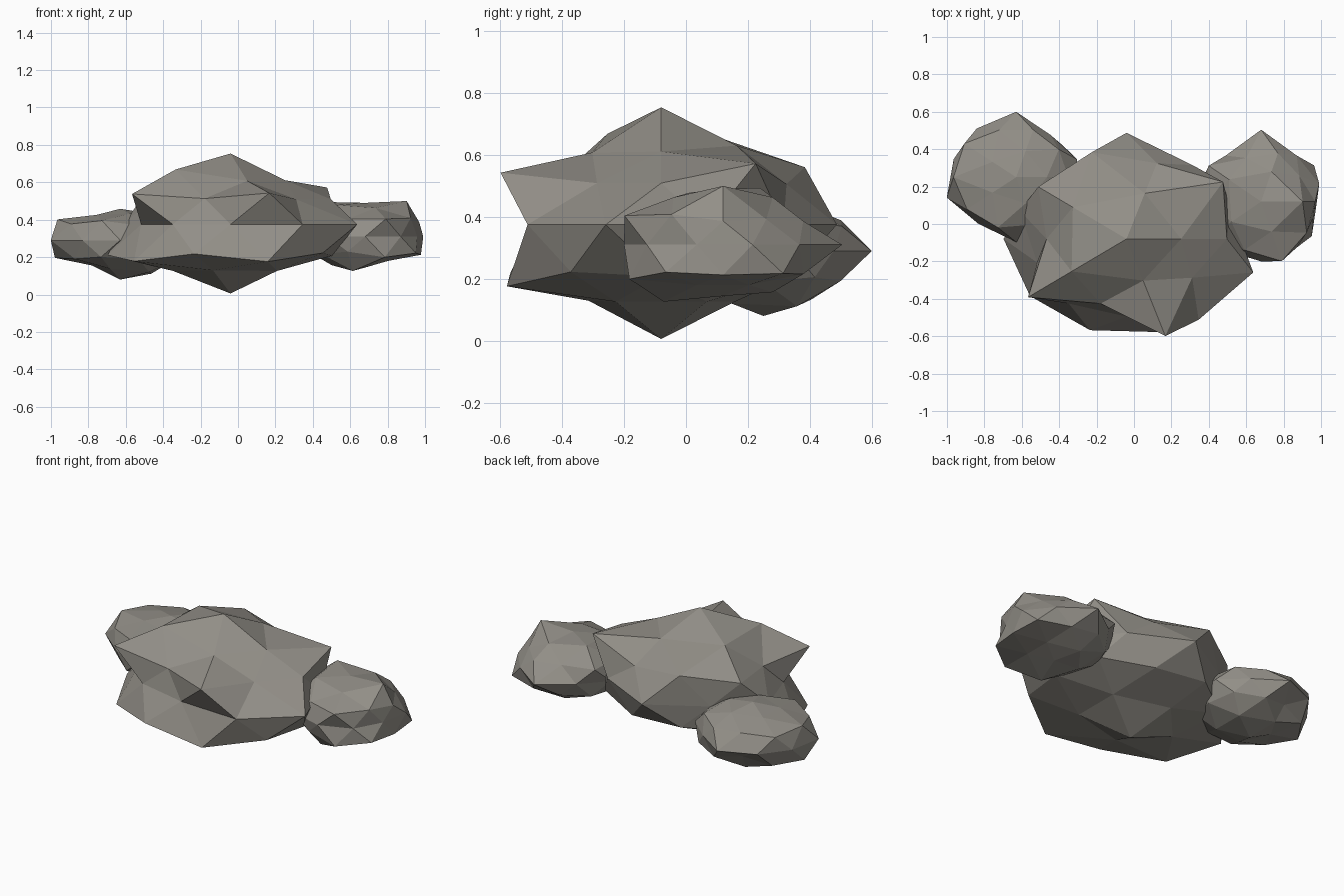
import bpy, bmesh, math

stone = bpy.data.materials.new("grey stone")
stone.diffuse_color = (0.29, 0.275, 0.245, 1)


def rock(name, centre, size, radii):
    """Faceted boulder: an icosphere whose vertices are pushed in or out.
    radii run from the top ring down, each ring counter-clockwise from +x."""
    bm = bmesh.new()
    bmesh.ops.create_icosphere(bm, subdivisions=2, radius=1)

    def ring_order(v):
        angle = round(math.degrees(math.atan2(v.co.y, v.co.x))) % 360
        if abs(v.co.z) > 0.99:
            angle = 0
        return (-round(v.co.z, 2), angle)

    for v, r in zip(sorted(bm.verts, key=ring_order), radii):
        v.co = [c + s * r * p for c, s, p in zip(centre, size, v.co)]
    mesh = bpy.data.meshes.new(name)
    bm.to_mesh(mesh)
    bm.free()
    mesh.materials.append(stone)
    obj = bpy.data.objects.new(name, mesh)
    bpy.context.collection.objects.link(obj)


# Large middle boulder
rock("large_boulder", (-0.04, -0.08, 0.375), (0.75, 0.61, 0.375), [
    1.01,
    .74, .80, .90, .92, .73,
    1.0, .94, .67, .70, .68,
    .80, .78, .87, .97, 1.0,
    .78, .80, .93, .75, .80, .67, .70, .68, .875, .95,
    .85, .85, .98, .94, .91,
    .85, .85, .85, 1.0, 1.01,
    .78, .78, .78, .77, .78,
    .985])

# Small boulder on the left
rock("left_boulder", (-0.63, 0.25, 0.29), (0.39, 0.35, 0.21), [
    .80,
    .80, .80, .76, .76, .80,
    .85, .89, 1.01, .95, .85,
    .80, .85, .98, .93, .85,
    .88, .80, 1.0, .92, .90, 1.0, .88, .99, .88, .85,
    .90, .70, 1.0, .95, .90,
    .90, .88, .90, .90, .90,
    1.0, .88, .75, .85, .95,
    1.0])

# Small boulder on the right
rock("right_boulder", (0.68, 0.12, 0.31), (0.34, 0.32, 0.18), [
    1.0,
    1.24, 1.0, 1.2, 1.1, 1.0,
    .87, .90, 1.0, 1.0, 1.04,
    .95, .95, 1.14, 1.0, 1.17,
    .96, .95, 1.2, .95, 1.0, 1.0, 1.0, 1.0, .95, .86,
    1.15, 1.0, 1.0, 1.0, 1.1,
    1.03, 1.0, 1.0, 1.0, 1.17,
    .85, 1.0, 1.0, 1.2, .85,
    .92])
